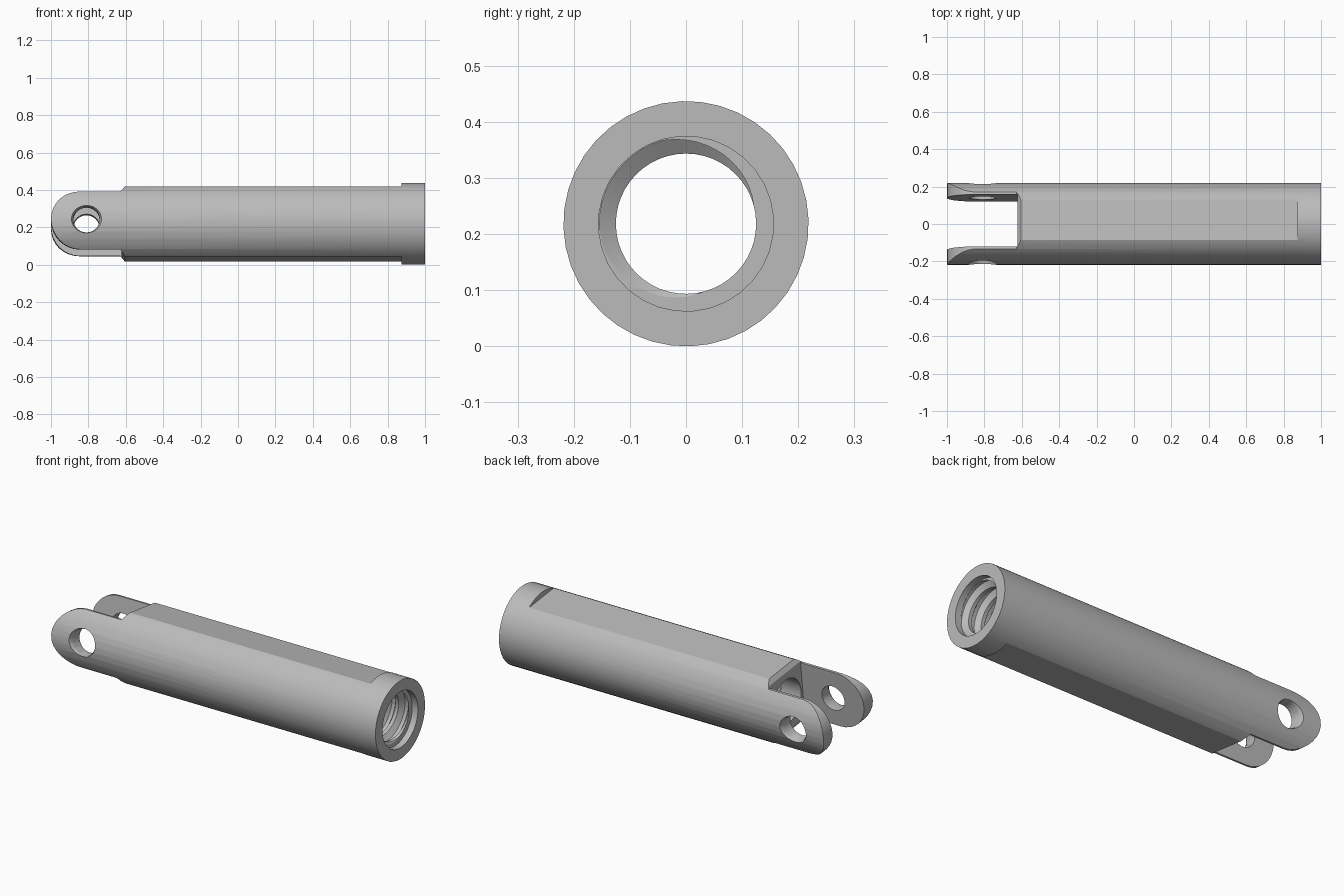
import bpy, bmesh, math
from mathutils import Matrix, Vector

cube = bpy.data.objects.get("Cube")
if cube:
    bpy.data.objects.remove(cube, do_unlink=True)

RADIUS = 0.2185
TILT = math.radians(-7)
ALONG_X = Matrix.Rotation(math.pi / 2, 4, "Y")
ALONG_Y = Matrix.Rotation(-math.pi / 2, 4, "X")


def finish(name, bm):
    bmesh.ops.recalc_face_normals(bm, faces=bm.faces)
    mesh = bpy.data.meshes.new(name)
    bm.to_mesh(mesh)
    bm.free()
    obj = bpy.data.objects.new(name, mesh)
    bpy.context.collection.objects.link(obj)
    return obj


def cylinder(name, r1, r2, depth, centre, turn, sides):
    bm = bmesh.new()
    bmesh.ops.create_cone(bm, cap_ends=True, segments=sides, radius1=r1, radius2=r2,
                          depth=depth, matrix=Matrix.Translation(centre) @ turn)
    return finish(name, bm)


def box(name, x0, x1, half_y, half_z):
    bm = bmesh.new()
    bmesh.ops.create_cube(bm, size=2)
    bmesh.ops.scale(bm, vec=((x1 - x0) / 2, half_y, half_z), verts=bm.verts)
    bmesh.ops.translate(bm, vec=((x0 + x1) / 2, 0, 0), verts=bm.verts)
    return finish(name, bm)


def side_silhouette(name):
    """Side outline: rounded fork tip, flats along the shank, full collar."""
    arm, tip = 0.156, -0.844
    upper = [(1.1, 0.25), (0.875, 0.25), (0.875, 0.189), (-0.605, 0.189), (-0.628, arm)]
    steps = 16
    arc = [(tip - arm * math.sin(math.pi * i / steps), arm * math.cos(math.pi * i / steps))
           for i in range(steps + 1)]
    outline = upper + arc + [(x, -z) for x, z in reversed(upper)]
    bm = bmesh.new()
    face = bm.faces.new([bm.verts.new((x, -0.3, z)) for x, z in outline])
    out = bmesh.ops.extrude_face_region(bm, geom=[face])["geom"]
    bmesh.ops.translate(bm, vec=(0, 0.6, 0), verts=[g for g in out if isinstance(g, bmesh.types.BMVert)])
    return finish(name, bm)


def threaded_bore(name, start=-0.8, pitch=0.08, turns=25, sides=48):
    """Helical bore; the thread begins a little inside the fork end."""
    crest, root = 0.125, 0.154
    shape = [crest, crest, root, root]
    per = len(shape)
    bm = bmesh.new()
    grid = []
    for k in range(per * turns):
        row = []
        for j in range(sides):
            a = 2 * math.pi * j / sides
            x = start + pitch * (k / per + j / sides)
            r = shape[k % per] if x > -0.5 else crest
            row.append(bm.verts.new((x, r * math.cos(a), r * math.sin(a))))
        grid.append(row)

    def vert(k, j):
        return grid[k][j] if j < sides else grid[k + per][0]

    for k in range(len(grid) - 1):
        for j in range(sides):
            if j == sides - 1 and k + 1 + per >= len(grid):
                continue
            bm.faces.new((vert(k, j), vert(k + 1, j), vert(k + 1, j + 1), vert(k, j + 1)))
    # Close both ends with fans
    middle = start + pitch * turns / 2
    ends = [bm.verts.new((start, 0, 0)), bm.verts.new((start + pitch * turns, 0, 0))]
    for e in [e for e in bm.edges if e.is_boundary]:
        side = int(e.verts[0].co.x > middle)
        bm.faces.new((e.verts[0], e.verts[1], ends[side]))
    return finish(name, bm)


def carve(obj, tool, operation="DIFFERENCE"):
    tool.hide_render = True
    mod = obj.modifiers.new(tool.name, "BOOLEAN")
    mod.object, mod.operation, mod.solver = tool, operation, "EXACT"
    bpy.ops.object.select_all(action="DESELECT")
    bpy.context.view_layer.objects.active = obj
    obj.select_set(True)
    bpy.ops.object.modifier_apply(modifier=mod.name)
    bpy.data.objects.remove(tool, do_unlink=True)


# Shank with collar, flats and fork arms
body = cylinder("fork_sleeve", RADIUS, RADIUS, 2, (0, 0, 0), ALONG_X, 40)
carve(body, side_silhouette("silhouette"), "INTERSECT")
carve(body, box("fork_slot", -1.2, -0.622, 0.14, 0.4))

# Threaded bore and plain entry recess
carve(body, threaded_bore("bore"))
carve(body, cylinder("entry_recess", 0.156, 0.156, 0.2, (1.065, 0, 0), ALONG_X, 32))

# Pin holes with countersunk rims
carve(body, cylinder("pin_hole", 0.07, 0.07, 0.6, (-0.81, 0, 0), ALONG_Y, 32))
for s in (-1, 1):
    r_low, r_high = (0.068, 0.088) if s > 0 else (0.088, 0.068)
    carve(body, cylinder("countersink", r_low, r_high, 0.04, (-0.81, s * 0.213, 0), ALONG_Y, 32))

# Roll slightly about the long axis and rest on the ground
body.data.transform(Matrix.Translation((0, 0, RADIUS)) @ Matrix.Rotation(TILT, 4, "X"))

steel = bpy.data.materials.new("plain_grey_steel")
steel.use_nodes = True
colour = (0.5, 0.5, 0.5, 1)
steel.diffuse_color = colour
steel.node_tree.nodes["Principled BSDF"].inputs["Base Color"].default_value = colour
body.data.materials.clear()
body.data.materials.append(steel)
for p in body.data.polygons:
    p.material_index = 0
bpy.ops.object.shade_smooth_by_angle(angle=math.radians(30))
